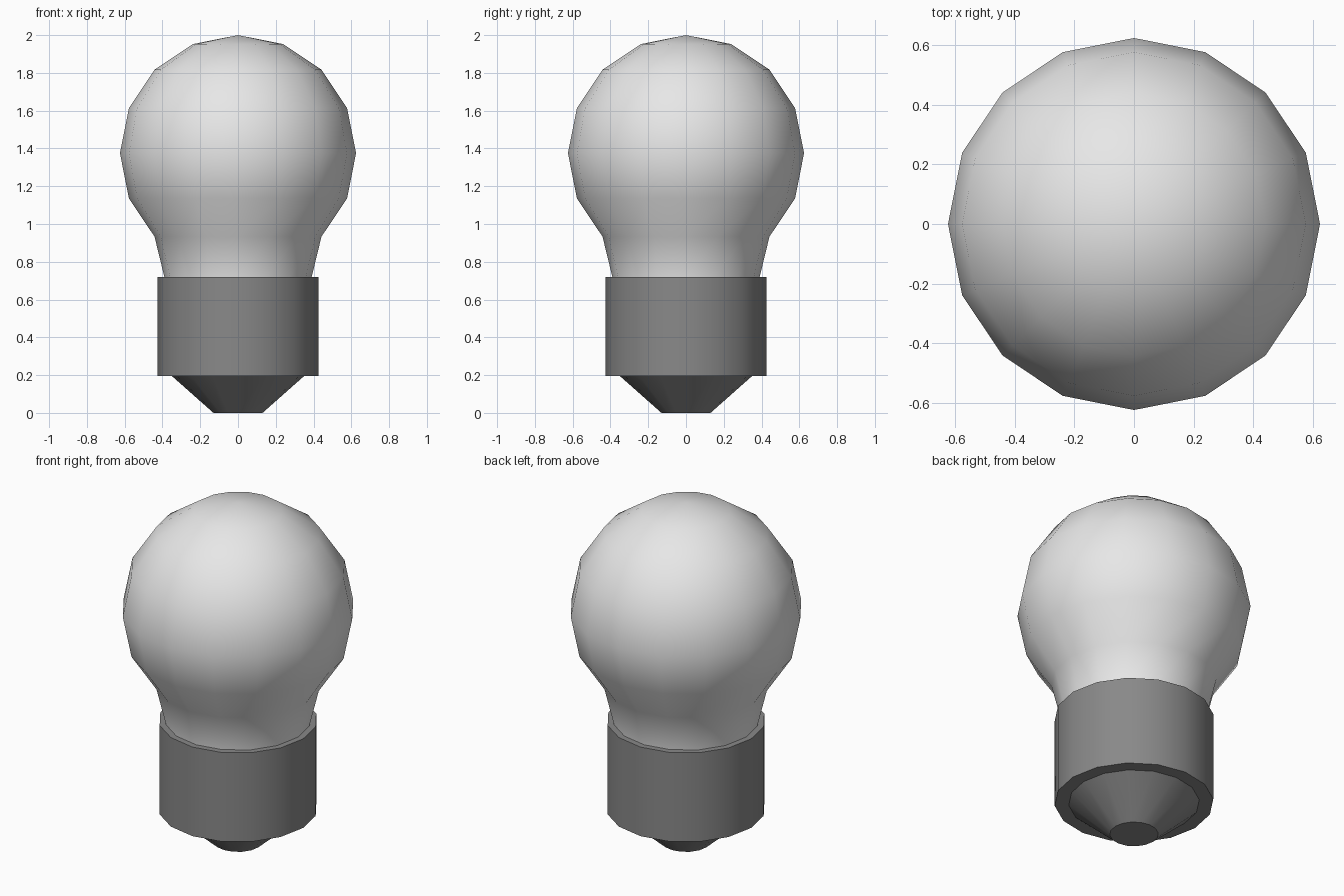
import bpy, bmesh, math

cube = bpy.data.objects.get("Cube")
if cube:
    bpy.data.objects.remove(cube, do_unlink=True)

SIDES = 16


def material(name, value):
    m = bpy.data.materials.new(name)
    m.use_nodes = True
    colour = (value, value, value, 1)
    m.diffuse_color = colour
    m.node_tree.nodes["Principled BSDF"].inputs["Base Color"].default_value = colour
    return m


def lathe(name, profile, mat):
    """Spin (radius, height) points, listed from bottom to top, into a closed solid."""
    bm = bmesh.new()
    rings = []
    for r, z in profile:
        if r == 0:
            rings.append([bm.verts.new((0, 0, z))] * SIDES)
        else:
            angles = [math.tau * i / SIDES for i in range(SIDES)]
            rings.append([bm.verts.new((r * math.cos(a), r * math.sin(a), z)) for a in angles])
    for low, high in zip(rings, rings[1:]):
        for i in range(SIDES):
            j = (i + 1) % SIDES
            bm.faces.new(dict.fromkeys((low[i], low[j], high[j], high[i])))
    for ring in (rings[0], rings[-1]):
        if ring[0] != ring[1]:
            bm.faces.new(ring)
    bmesh.ops.recalc_face_normals(bm, faces=bm.faces)
    mesh = bpy.data.meshes.new(name)
    bm.to_mesh(mesh)
    bm.free()
    mesh.materials.append(mat)
    obj = bpy.data.objects.new(name, mesh)
    bpy.context.collection.objects.link(obj)
    bpy.ops.object.select_all(action="DESELECT")
    obj.select_set(True)
    bpy.context.view_layer.objects.active = obj
    bpy.ops.object.shade_smooth_by_angle(angle=math.radians(35))
    return obj


glass = material("pale grey glass", 0.8)
metal = material("dark grey metal", 0.25)

# Glass globe, drawn in to a neck that sits in the base
RADIUS, CENTRE = 0.625, 1.375
globe = [(0.39, 0.71), (0.39, 0.72)]
for step in range(-2, 4):
    a = math.radians(22.5 * step)
    globe.append((RADIUS * math.cos(a), CENTRE + RADIUS * math.sin(a)))
globe.append((0, CENTRE + RADIUS))
lathe("glass_bulb", globe, glass)

# Screw base and tapered bottom contact
lathe("base_collar", [(0.425, 0.195), (0.425, 0.72)], metal)
lathe("bottom_contact", [(0.13, 0), (0.35, 0.195)], metal)
